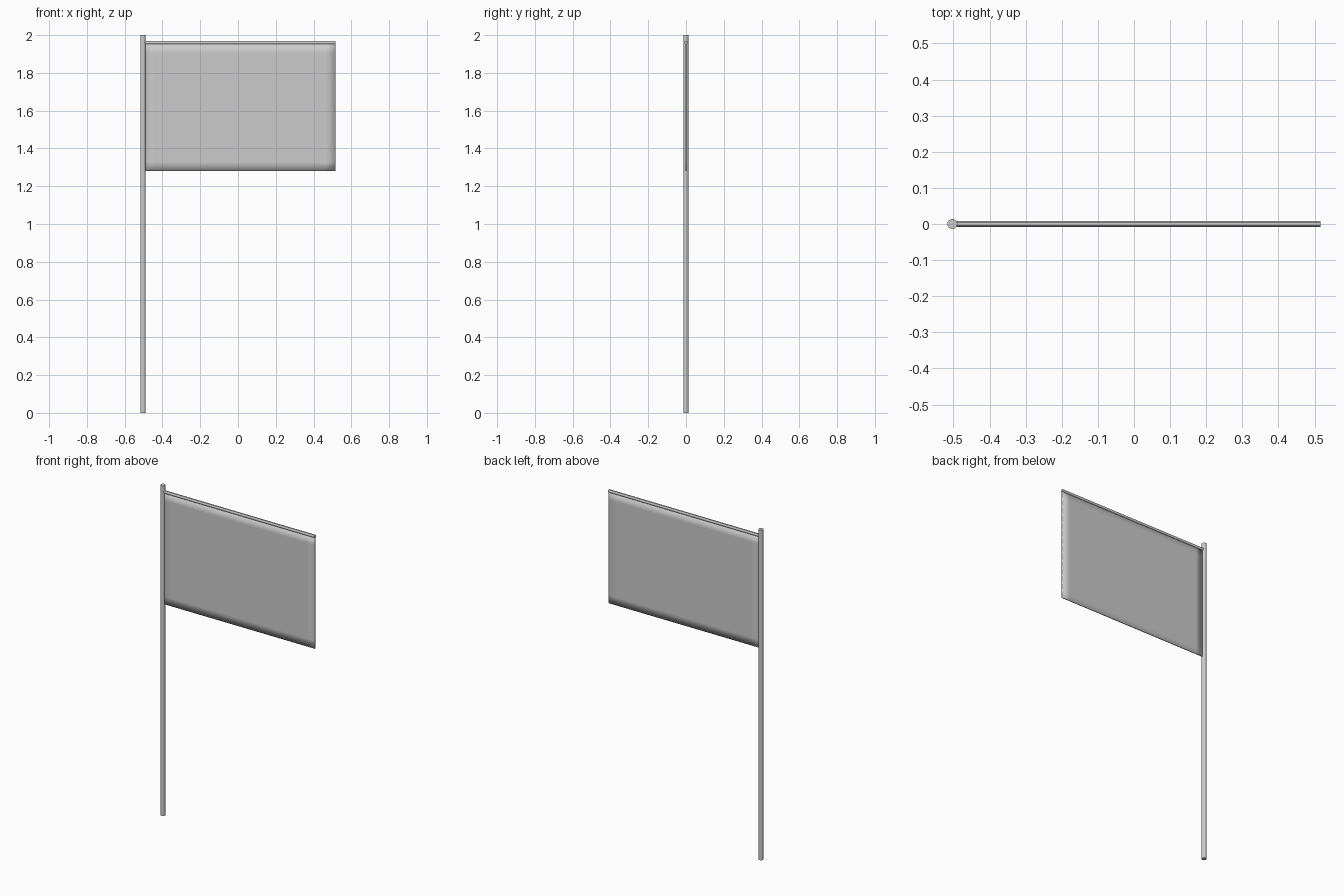
import bpy
from math import pi

if "Cube" in bpy.data.objects:
    bpy.data.objects.remove(bpy.data.objects["Cube"])


def rod(name, radius, length, center, rotation=(0, 0, 0), sides=16):
    bpy.ops.mesh.primitive_cylinder_add(vertices=sides, radius=radius, depth=length,
                                        location=center, rotation=rotation)
    obj = bpy.context.object
    obj.name = name
    bpy.ops.object.shade_smooth_by_angle()
    return obj


# Upright pole and the horizontal rod the flag hangs from
X0, X1 = -0.503, 0.517
rod("pole", 0.014, 2.0, (X0, 0, 1.0))
rod("top_rod", 0.009, X1 - X0, ((X0 + X1) / 2, 0, 1.96), (0, pi / 2, 0), 12)

# Flag cloth: a fine grid given thickness, smooth across its rim
left, bottom, top = -0.493, 1.28, 1.955
bpy.ops.mesh.primitive_grid_add(x_subdivisions=20, y_subdivisions=14, size=1,
                                location=((left + X1) / 2, 0, (bottom + top) / 2),
                                rotation=(pi / 2, 0, 0))
flag = bpy.context.object
flag.name = "flag_cloth"
flag.scale = (X1 - left, top - bottom, 1)
bpy.ops.object.transform_apply(location=False, rotation=True, scale=True)
bpy.ops.object.shade_smooth()
thick = flag.modifiers.new("thickness", 'SOLIDIFY')
thick.thickness = 0.006
thick.offset = 0
